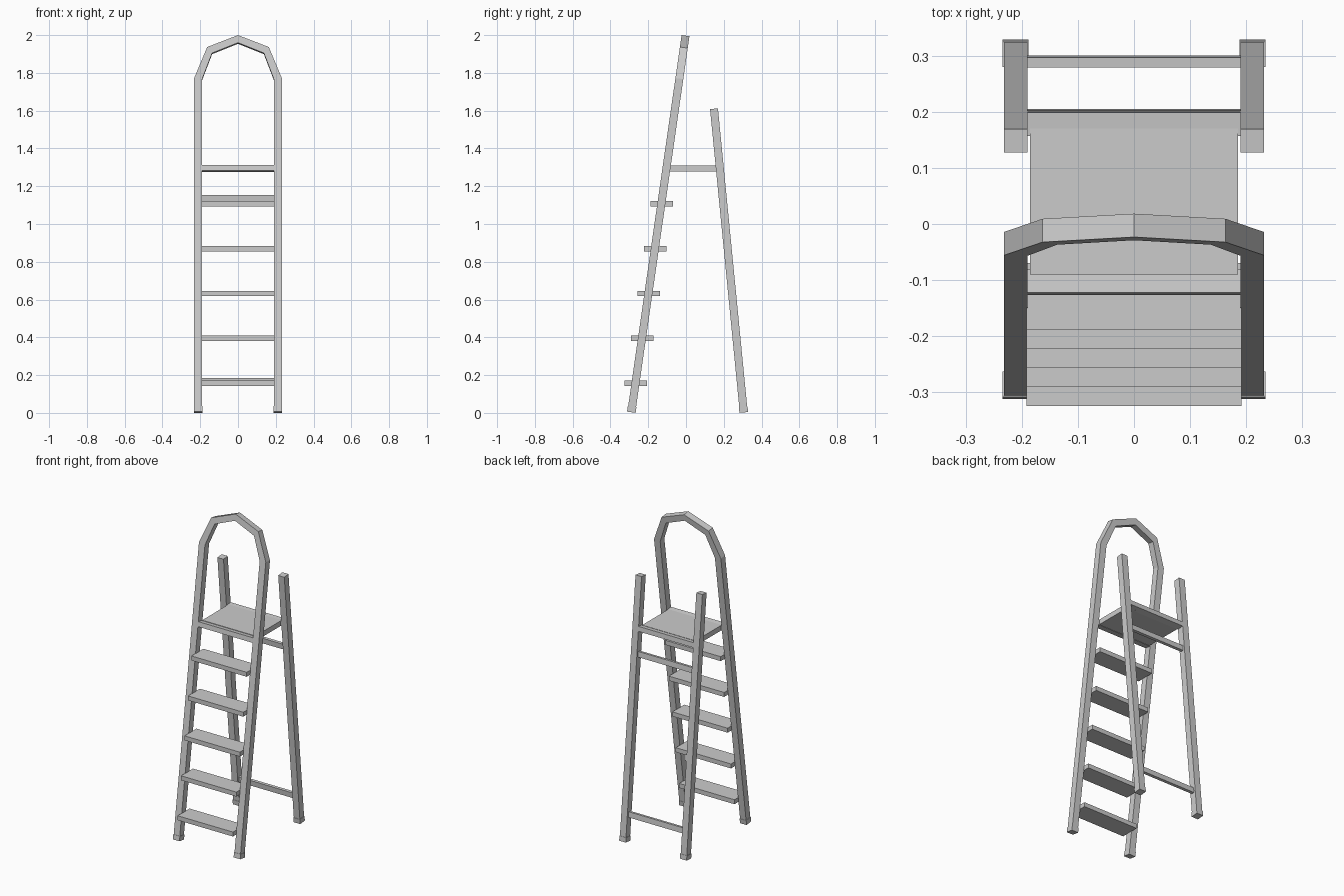
import bpy, bmesh, math

if "Cube" in bpy.data.objects:
    bpy.data.objects.remove(bpy.data.objects["Cube"])

FRONT_TILT = -math.atan(0.144)   # front frame leans back
REAR_TILT = math.atan(0.098)     # rear legs lean forward
FRONT_Y, REAR_Y = -0.29, 0.306   # leg positions on the floor
LEG_X, TUBE = 0.211, 0.042


def box(name, size, loc, tilt=0.0):
    bm = bmesh.new()
    bmesh.ops.create_cube(bm, size=1.0)
    bmesh.ops.scale(bm, vec=size, verts=bm.verts)
    me = bpy.data.meshes.new(name)
    bm.to_mesh(me)
    bm.free()
    ob = bpy.data.objects.new(name, me)
    ob.location = loc
    ob.rotation_euler.x = tilt
    bpy.context.collection.objects.link(ob)
    return ob


def front_y(z):
    return FRONT_Y + 0.144 * z


def rear_y(z):
    return REAR_Y - 0.098 * z


# front frame: one flat-sided hoop profile given depth, then leaned back
c = math.cos(FRONT_TILT)
outer = [(0.232, 0.004), (0.232, 1.770), (0.163, 1.934), (0, 1.997)]
inner = [(0.190, 0.004), (0.190, 1.764), (0.137, 1.902), (0, 1.957)]


def full(half):
    return half + [(-x, z) for x, z in reversed(half[:-1])]


bm = bmesh.new()
rings = []
for (xo, zo), (xi, zi) in zip(full(outer), full(inner)):
    rings.append([bm.verts.new((x, d, z / c)) for x, d, z in (
        (xo, -TUBE / 2, zo), (xo, TUBE / 2, zo),
        (xi, TUBE / 2, zi), (xi, -TUBE / 2, zi))])
for a, b in zip(rings, rings[1:]):
    for i in range(4):
        j = (i + 1) % 4
        bm.faces.new((a[i], a[j], b[j], b[i]))
bm.faces.new(rings[0])
bm.faces.new(rings[-1])
bmesh.ops.recalc_face_normals(bm, faces=bm.faces)
me = bpy.data.meshes.new("front_frame")
bm.to_mesh(me)
bm.free()
frame = bpy.data.objects.new("front_frame", me)
frame.location = (0, FRONT_Y, 0)
frame.rotation_euler.x = FRONT_TILT
bpy.context.collection.objects.link(frame)

# rear legs and the four foot caps
for side, label in ((-1, "left"), (1, "right")):
    x = side * LEG_X
    z = 0.808
    box(f"rear_leg_{label}", (TUBE, TUBE, 1.612), (x, rear_y(z), z), REAR_TILT)
    box(f"rear_foot_{label}", (0.046, 0.046, 0.03),
        (x, rear_y(0.0175), 0.0175), REAR_TILT)
    box(f"front_foot_{label}", (0.046, 0.046, 0.03),
        (x, front_y(0.0185), 0.0185), FRONT_TILT)

# five treads
for i in range(5):
    z = 0.157 + 0.2375 * i
    box(f"step_{i + 1}", (0.384, 0.118, 0.028), (0, front_y(z) + 0.002, z))

# platform panel with a bar at each end
PZ = 1.294
box("platform", (0.37, 0.26, 0.032), (0, 0.04, PZ))
box("platform_front_bar", (0.384, TUBE, 0.03), (0, front_y(PZ), PZ), FRONT_TILT)
box("platform_rear_bar", (0.384, TUBE, 0.03), (0, rear_y(PZ), PZ), REAR_TILT)

# rear cross braces
for label, z in (("lower", 0.168), ("upper", 1.137)):
    box(f"{label}_rear_brace", (0.384, 0.018, 0.034), (0, rear_y(z), z), REAR_TILT)
